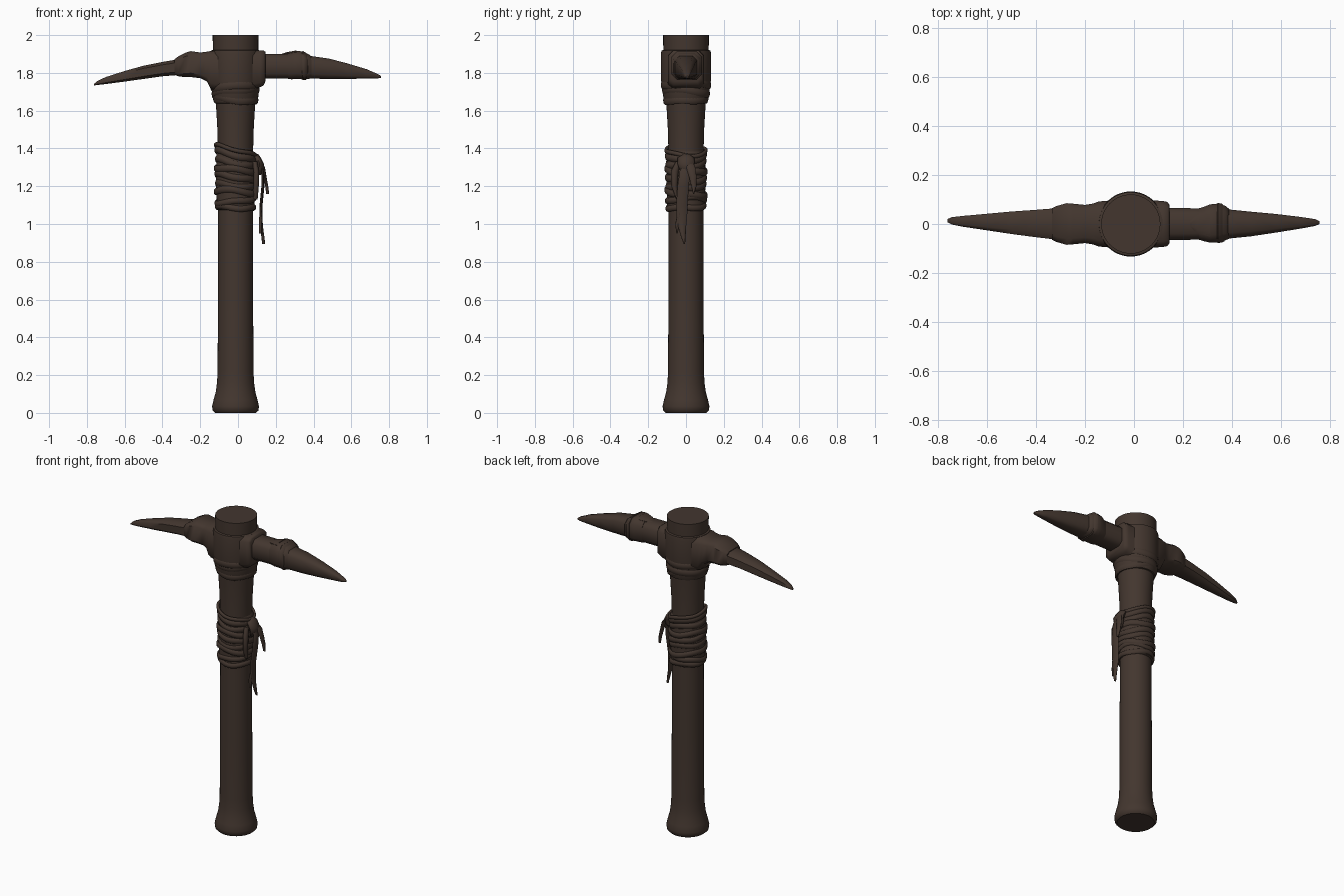
import bpy, bmesh, math
from mathutils import Vector

brown = bpy.data.materials.new("dark brown")
brown.diffuse_color = (0.056, 0.037, 0.028, 1)
CX = -0.013  # handle axis


def loft(name, rings, closed=False, angle=40):
    """Skin a list of equal-length point rings."""
    bm = bmesh.new()
    vs = [[bm.verts.new(p) for p in r] for r in rings]
    n, m = len(vs), len(vs[0])
    for i in range(n if closed else n - 1):
        a, b = vs[i], vs[(i + 1) % n]
        for j in range(m):
            k = (j + 1) % m
            bm.faces.new((a[j], a[k], b[k], b[j]))
    if not closed:
        bm.faces.new(vs[0][::-1])
        bm.faces.new(vs[-1])
    bmesh.ops.recalc_face_normals(bm, faces=bm.faces)
    me = bpy.data.meshes.new(name)
    bm.to_mesh(me)
    bm.free()
    me.materials.append(brown)
    ob = bpy.data.objects.new(name, me)
    bpy.context.collection.objects.link(ob)
    bpy.ops.object.select_all(action='DESELECT')
    bpy.context.view_layer.objects.active = ob
    ob.select_set(True)
    bpy.ops.object.shade_smooth_by_angle(angle=math.radians(angle))
    return ob


def lathe(name, profile, n=40):
    return loft(name, [[(CX + r * math.cos(2 * math.pi * j / n), r * math.sin(2 * math.pi * j / n), z)
                        for j in range(n)] for r, z in profile])


def band(name, z, r, h, t, tilt=0.0, phase=0.0, wave=0.0, n=48):
    """Flattened cord around the handle, tilted and slightly wavy."""
    rings = []
    for i in range(n):
        a = 2 * math.pi * i / n
        zc = z + tilt * math.cos(a - phase) + wave * math.sin(3 * a + phase)
        rings.append([(CX + (r + t * math.cos(b)) * math.cos(a), (r + t * math.cos(b)) * math.sin(a),
                       zc + h * math.sin(b)) for b in [2 * math.pi * k / 8 for k in range(8)]])
    return loft(name, rings, True, 60)


def arm(name, stations, sq=0.6):
    """Head arm from (x, bottom, top, half width, y centre) stations."""
    rings = []
    for x, b, t, w, yc in stations:
        m, h = (b + t) / 2, (t - b) / 2
        q = [(sq, 1), (1, sq), (1, -sq), (sq, -1), (-sq, -1), (-1, -sq), (-1, sq), (-sq, 1)]
        rings.append([(x, yc + w * u, m + h * v) for u, v in q])
    return loft(name, rings, angle=50)


def ribbon(name, path, t=0.008):
    """Tapered cloth strip from (x, y, z, half width) points, hanging in the y direction."""
    return loft(name, [[(x + t * math.cos(a), y + w * math.sin(a), z)
                        for a in [2 * math.pi * k / 8 for k in range(8)]] for x, y, z, w in path], angle=60)


# Handle with flared foot and head end
lathe("handle", [(0.108, 0), (0.121, 0.012), (0.124, 0.035), (0.116, 0.07), (0.105, 0.11), (0.098, 0.16),
                 (0.095, 0.22), (0.093, 0.6), (0.092, 1.0), (0.092, 1.35), (0.096, 1.5),
                 (0.103, 1.62), (0.112, 1.72), (0.12, 1.9), (0.121, 2.0)])

# Leather collar at the head
lathe("head_collar", [(0.119, 1.735), (0.129, 1.74), (0.132, 1.76), (0.133, 1.90), (0.13, 1.918), (0.119, 1.922)])
lathe("lower_collar", [(0.104, 1.637), (0.112, 1.64), (0.119, 1.66), (0.127, 1.74), (0.126, 1.755)])
for i, (z, tilt, ph) in enumerate([(1.665, 0.012, 2.6), (1.70, -0.014, 2.2), (1.735, 0.01, 0.4)]):
    band(f"collar_wrap_{i}", z, 0.113 + i * 0.006, 0.022, 0.008, tilt, ph, 0.004)

# Pick arms
arm("left_pick", [(-0.763, 1.733, 1.741, 0.006, 0.014), (-0.745, 1.736, 1.757, 0.015, 0.013),
                  (-0.70, 1.741, 1.778, 0.022, 0.011), (-0.60, 1.754, 1.81, 0.034, 0.008),
                  (-0.50, 1.768, 1.838, 0.046, 0.005), (-0.40, 1.782, 1.858, 0.056, 0.002),
                  (-0.30, 1.79, 1.875, 0.066, 0), (-0.05, 1.78, 1.90, 0.07, 0)])
arm("right_pick", [(0.758, 1.774, 1.783, 0.006, 0.006), (0.74, 1.771, 1.794, 0.014, 0.006),
                   (0.68, 1.77, 1.82, 0.024, 0.005), (0.58, 1.768, 1.85, 0.038, 0.003),
                   (0.48, 1.768, 1.876, 0.05, 0), (0.38, 1.77, 1.89, 0.06, 0),
                   (0.25, 1.77, 1.90, 0.064, 0), (0.05, 1.77, 1.90, 0.068, 0)])

# Sleeves joining the arms to the collar
arm("left_sleeve", [(-0.335, 1.79, 1.873, 0.064, 0), (-0.315, 1.782, 1.888, 0.074, 0),
                    (-0.275, 1.777, 1.908, 0.085, 0), (-0.25, 1.778, 1.915, 0.083, 0),
                    (-0.20, 1.772, 1.908, 0.078, 0), (-0.165, 1.755, 1.912, 0.084, 0),
                    (-0.145, 1.715, 1.916, 0.092, 0), (-0.05, 1.70, 1.916, 0.10, 0)], 0.7)
arm("right_sleeve", [(0.145, 1.755, 1.912, 0.078, 0), (0.137, 1.735, 1.918, 0.09, 0),
                     (0.118, 1.725, 1.918, 0.094, 0), (0.02, 1.70, 1.916, 0.10, 0)], 0.75)

# Cloth strap tied around the right arm
arm("right_strap", [(0.39, 1.772, 1.885, 0.06, 0), (0.375, 1.768, 1.898, 0.07, 0.004),
                    (0.34, 1.766, 1.914, 0.079, 0.004), (0.31, 1.768, 1.916, 0.078, 0.002),
                    (0.285, 1.766, 1.908, 0.07, 0), (0.265, 1.768, 1.902, 0.064, 0)])
arm("strap_edge", [(0.37, 1.784, 1.89, 0.07, 0), (0.36, 1.762, 1.906, 0.079, 0.004),
                   (0.343, 1.762, 1.916, 0.082, 0.004), (0.333, 1.78, 1.91, 0.07, 0)])
arm("strap_fold", [(0.22, 1.88, 1.897, 0.012, 0), (0.26, 1.88, 1.910, 0.036, 0), (0.31, 1.88, 1.919, 0.052, 0)])

# Rag wrap on the grip
lathe("grip_wrap", [(0.092, 1.075), (0.101, 1.08), (0.099, 1.12), (0.103, 1.2), (0.102, 1.3),
                    (0.102, 1.37), (0.092, 1.385)])
wraps = [(1.09, 0.016, 0.006, 2.5), (1.125, 0.016, 0.014, 0.5), (1.165, 0.018, -0.016, 0.9), (1.205, 0.018, 0.012, 2.9),
         (1.245, 0.018, 0.02, 3.4), (1.285, 0.018, -0.012, 0.3), (1.325, 0.018, 0.02, 2.9), (1.365, 0.018, 0.026, 3.1),
         (1.39, 0.012, 0.028, 3.3)]
for i, (z, h, tilt, ph) in enumerate(wraps):
    band(f"grip_cord_{i}", z, 0.1 + 0.003 * (i % 3), h, 0.009, tilt, ph, 0.005)

# Knot and hanging frayed tails on the right side
ribbon("knot", [(0.085, 0, 1.37, 0.02), (0.10, 0, 1.35, 0.045), (0.115, 0, 1.32, 0.045),
                (0.115, 0, 1.29, 0.035), (0.10, 0, 1.26, 0.015)], 0.022)
ribbon("short_tail", [(0.11, 0.01, 1.34, 0.02), (0.135, 0.025, 1.30, 0.024), (0.143, 0.036, 1.25, 0.02),
                      (0.152, 0.042, 1.2, 0.014), (0.157, 0.04, 1.16, 0.003)])
ribbon("long_tail", [(0.11, 0, 1.33, 0.02), (0.132, -0.005, 1.28, 0.028), (0.132, -0.015, 1.2, 0.03),
                     (0.122, -0.022, 1.1, 0.03), (0.121, -0.022, 1.03, 0.028), (0.125, -0.02, 0.98, 0.02),
                     (0.132, -0.014, 0.93, 0.012), (0.136, -0.008, 0.893, 0.003)])
ribbon("frayed_tail", [(0.122, -0.035, 1.06, 0.01), (0.118, -0.045, 1.0, 0.012), (0.118, -0.048, 0.95, 0.003)])
ribbon("side_fold", [(0.088, -0.04, 1.33, 0.015), (0.097, -0.06, 1.28, 0.02), (0.096, -0.062, 1.2, 0.016),
                     (0.09, -0.045, 1.13, 0.006)], 0.014)
